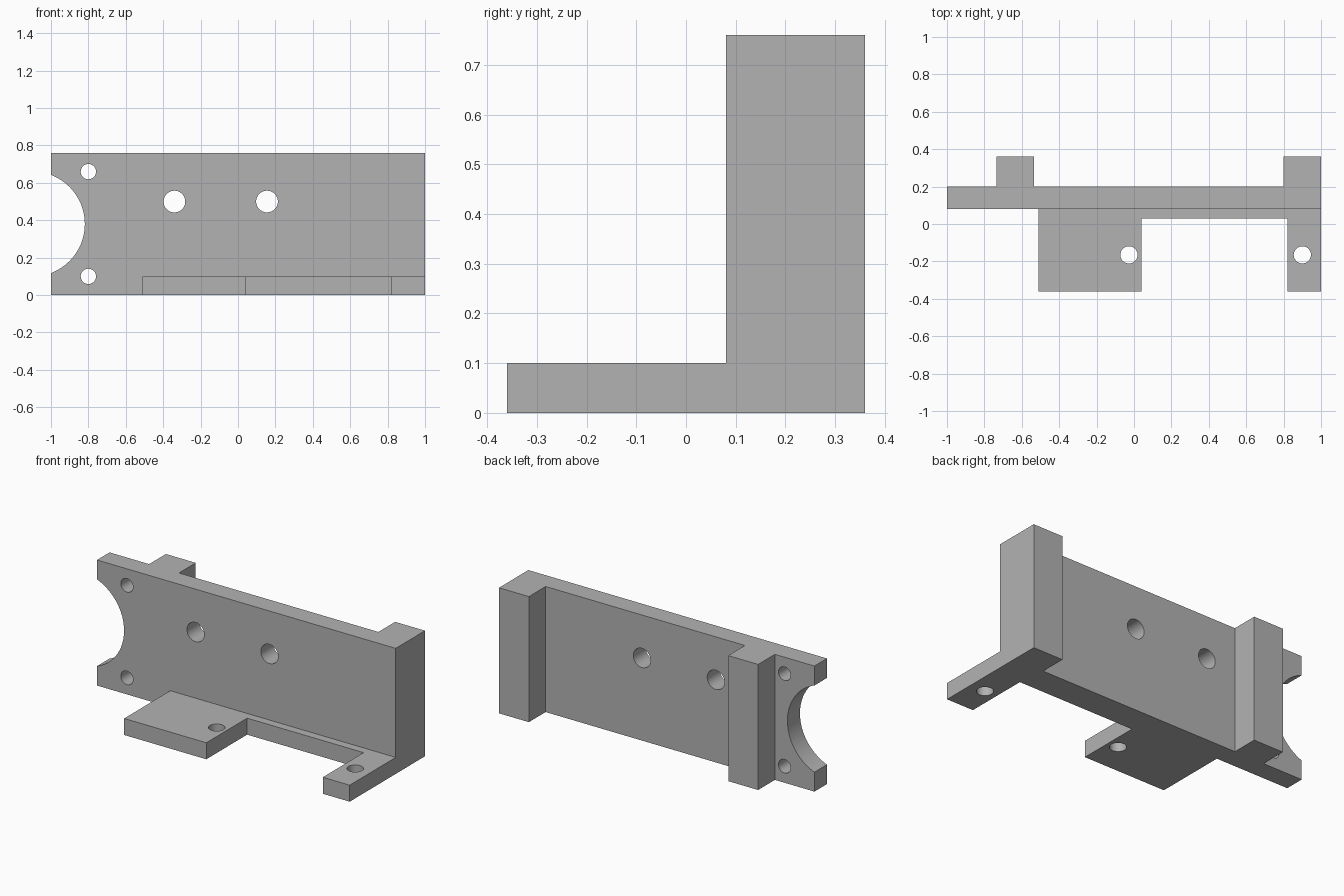
import bpy
import bmesh
from math import radians

cube = bpy.data.objects.get("Cube")
if cube:
    bpy.data.objects.remove(cube, do_unlink=True)

GREY = (0.45, 0.45, 0.45, 1.0)
grey = bpy.data.materials.new("plain grey")
grey.use_nodes = True
grey.diffuse_color = GREY
grey.node_tree.nodes["Principled BSDF"].inputs["Base Color"].default_value = GREY


def extrude_outline(name, outline, height):
    """Raise a plan outline from the ground to the given height."""
    bm = bmesh.new()
    face = bm.faces.new([bm.verts.new((x, y, 0)) for x, y in outline])
    top = bmesh.ops.extrude_face_region(bm, geom=[face])["geom"]
    bmesh.ops.translate(bm, vec=(0, 0, height),
                        verts=[v for v in top if isinstance(v, bmesh.types.BMVert)])
    bmesh.ops.recalc_face_normals(bm, faces=bm.faces)
    mesh = bpy.data.meshes.new(name)
    bm.to_mesh(mesh)
    bm.free()
    mesh.materials.append(grey)
    obj = bpy.data.objects.new(name, mesh)
    bpy.context.collection.objects.link(obj)
    return obj


def drill(name, location, radius, upright=False):
    """Make a round cutter along y, or along z when upright."""
    bpy.ops.mesh.primitive_cylinder_add(
        vertices=64, radius=radius, depth=0.6, location=location,
        rotation=(0 if upright else radians(90), 0, 0))
    obj = bpy.context.object
    obj.name = name
    obj.data.materials.append(grey)
    return obj


def combine(target, tool, operation):
    """Apply a boolean and discard the tool."""
    mod = target.modifiers.new(operation.lower(), "BOOLEAN")
    mod.operation = operation
    mod.solver = "EXACT"
    mod.object = tool
    tool.hide_render = True
    bpy.context.view_layer.objects.active = target
    bpy.ops.object.modifier_apply(modifier=mod.name)
    bpy.data.objects.remove(tool, do_unlink=True)


# Upright plate with two rear ribs
FRONT, BACK, RIB = 0.08, 0.2, 0.36
bracket = extrude_outline("mounting_bracket", [
    (-1, FRONT), (1, FRONT), (1, RIB), (0.8, RIB), (0.8, BACK),
    (-0.535, BACK), (-0.535, RIB), (-0.735, RIB), (-0.735, BACK), (-1, BACK)], 0.76)

# Base flange with a wide foot, a narrow foot and a strip between
flange = extrude_outline("base_flange", [
    (-0.51, -RIB), (0.04, -RIB), (0.04, 0.03), (0.82, 0.03),
    (0.82, -RIB), (1, -RIB), (1, FRONT), (-0.51, FRONT)], 0.1)
combine(bracket, flange, "UNION")

# Round notch in the end of the plate
combine(bracket, drill("end_notch", (-1.1, 0.14, 0.38), 0.281), "DIFFERENCE")

# Small end holes and larger middle holes through the plate
for x, z, radius in [(-0.8, 0.1, 0.041), (-0.8, 0.66, 0.041),
                     (-0.34, 0.5, 0.058), (0.155, 0.5, 0.058)]:
    combine(bracket, drill("plate_hole", (x, 0.14, z), radius), "DIFFERENCE")

# Screw holes through the feet
for x in (-0.027, 0.9):
    combine(bracket, drill("foot_hole", (x, -0.165, 0.05), 0.046, True), "DIFFERENCE")

bpy.ops.object.select_all(action="DESELECT")
bracket.select_set(True)
bpy.context.view_layer.objects.active = bracket
bpy.ops.object.shade_smooth_by_angle(angle=radians(30))
